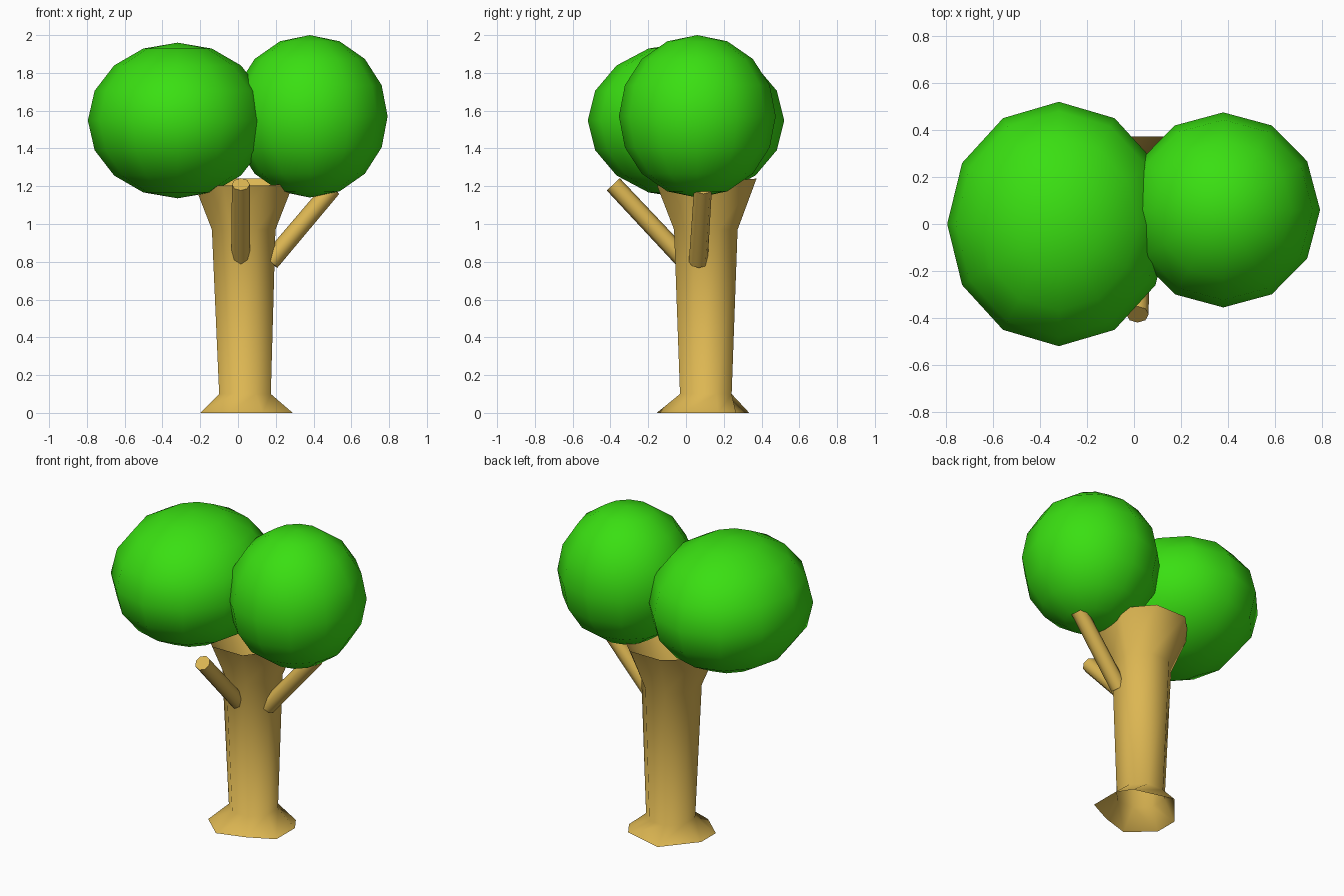
import bpy, bmesh
from math import cos, sin, pi
from mathutils import Vector

cube = bpy.data.objects.get("Cube")
if cube:
    bpy.data.objects.remove(cube, do_unlink=True)


def make_material(name, colour):
    mat = bpy.data.materials.new(name)
    mat.use_nodes = True
    mat.diffuse_color = colour
    mat.node_tree.nodes["Principled BSDF"].inputs["Base Color"].default_value = colour
    return mat


bark = make_material("tan_bark", (0.72, 0.47, 0.085, 1))
leaf = make_material("leaf_green", (0.042, 0.74, 0.006, 1))


def finish(bm, name, mat):
    bmesh.ops.recalc_face_normals(bm, faces=bm.faces)
    mesh = bpy.data.meshes.new(name)
    bm.to_mesh(mesh)
    bm.free()
    mesh.materials.append(mat)
    for face in mesh.polygons:
        face.use_smooth = True
    obj = bpy.data.objects.new(name, mesh)
    bpy.context.collection.objects.link(obj)
    return obj


def octagon(cx, cy, z, radius):
    angles = [(k + 0.5) * pi / 4 for k in range(8)]
    return [(cx + radius * cos(a), cy + radius * sin(a), z) for a in angles]


# Trunk: open eight-sided tube, uneven foot and flared crown
foot = [(0.29, 0.17), (0.23, 0.265), (-0.03, 0.335), (-0.2, 0.13),
        (-0.2, -0.02), (-0.05, -0.155), (0.13, -0.1), (0.29, -0.02)]
rings = [[(x, y, 0) for x, y in foot],
         octagon(0.037, 0.105, 0.1, 0.148),
         octagon(0.03, 0.105, 0.97, 0.182),
         octagon(0.03, 0.11, 1.24, 0.285)]
# The crown rim dips slightly towards the front
rings[-1] = [(x, y, z + 0.07 * (y - 0.37)) for x, y, z in rings[-1]]
bm = bmesh.new()
loops = [[bm.verts.new(p) for p in ring] for ring in rings]
for low, high in zip(loops, loops[1:]):
    for k in range(8):
        n = (k + 1) % 8
        bm.faces.new((low[k], low[n], high[n], high[k]))
finish(bm, "trunk", bark)


# Branches: short slanted sticks
def branch(name, start, end, radius):
    start, end = Vector(start), Vector(end)
    axis = end - start
    bm = bmesh.new()
    bmesh.ops.create_cone(bm, cap_ends=True, segments=8, radius1=radius,
                          radius2=radius * 0.95, depth=axis.length)
    obj = finish(bm, name, bark)
    for face in obj.data.polygons:
        face.use_smooth = len(face.vertices) == 4
    obj.rotation_mode = "QUATERNION"
    obj.rotation_quaternion = axis.to_track_quat("Z", "Y")
    obj.location = (start + end) / 2
    return obj


branch("front_branch", (0.015, 0.0, 0.8), (0.015, -0.385, 1.21), 0.05)
branch("left_branch", (0.17, 0.065, 0.8), (0.5, 0.09, 1.19), 0.05)


# Foliage: two coarse rounded crowns
def crown(name, centre, size):
    bm = bmesh.new()
    bmesh.ops.create_uvsphere(bm, u_segments=12, v_segments=8, radius=1)
    bmesh.ops.scale(bm, vec=size, verts=bm.verts)
    obj = finish(bm, name, leaf)
    obj.location = centre
    return obj


crown("right_foliage", (-0.32, 0, 1.548), (0.475, 0.52, 0.412))
crown("left_foliage", (0.38, 0.06, 1.57), (0.412, 0.415, 0.43))
